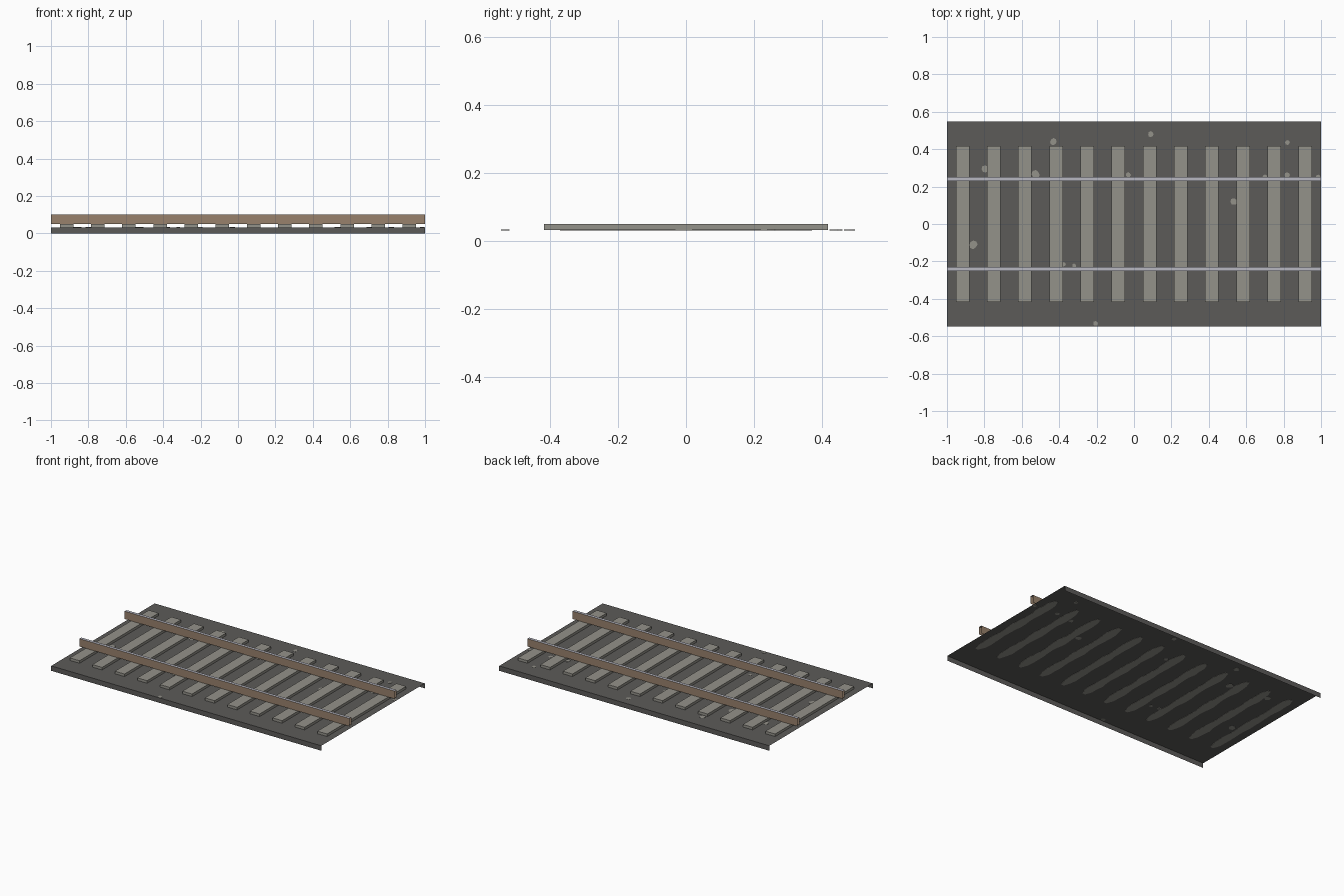
import bpy, math, random

if "Cube" in bpy.data.objects:
    bpy.data.objects.remove(bpy.data.objects["Cube"])

random.seed(4)


def material(name, r, g, b):
    m = bpy.data.materials.new(name)
    m.diffuse_color = [((c / 255 + 0.055) / 1.055) ** 2.4 for c in (r, g, b)] + [1]
    m.use_nodes = True
    m.node_tree.nodes["Principled BSDF"].inputs["Base Color"].default_value = m.diffuse_color
    return m


BALLAST = material("dark ballast", 92, 91, 89)
SLEEPER = material("weathered grey", 148, 146, 138)
RUST = material("rusty brown", 152, 129, 108)
STEEL = material("polished steel", 184, 184, 194)

GROUND_Z, SLEEPER_Z, RAIL_Z = 0.033, 0.05, 0.102


def make(name, verts, faces, mats):
    me = bpy.data.meshes.new(name)
    me.from_pydata(verts, [], faces)
    for m in mats:
        me.materials.append(m)
    ob = bpy.data.objects.new(name, me)
    bpy.context.collection.objects.link(ob)
    return ob


def open_channel(name, y, half, z0, z1, mats):
    """Folded sheet running along x: two sides and a top, open at the ends."""
    profile = [(y - half, z0), (y - half, z1), (y + half, z1), (y + half, z0)]
    verts = [(x, py, pz) for x in (-1, 1) for py, pz in profile]
    faces = [(i, i + 4, i + 5, i + 1) for i in range(3)]
    ob = make(name, verts, faces, mats)
    ob.data.polygons[1].material_index = len(mats) - 1
    return ob


def plate(name, outline):
    """Thin painted patch that shows on both sides of the ballast sheet."""
    n = len(outline)
    verts = [(x, y, GROUND_Z + d) for d in (-0.001, 0.001) for x, y in outline]
    faces = [tuple(reversed(range(n))), tuple(range(n, 2 * n))]
    faces += [(i, (i + 1) % n, n + (i + 1) % n, n + i) for i in range(n)]
    return make(name, verts, faces, [SLEEPER])


# Ballast bed with front and back skirts
open_channel("ballast_bed", 0, 0.547, 0, GROUND_Z, [BALLAST])

# Rails: rusty sides with polished tops
for side, y in (("front", -0.24), ("back", 0.24)):
    open_channel(side + "_rail", y, 0.01, SLEEPER_Z, RAIL_Z, [RUST, STEEL])

# Sleepers, each with a worn patch in the ballast beneath it
for i in range(12):
    cx = (i - 5.5) / 6
    hx, hy = 0.036, 0.418
    verts = [(cx + sx * hx, sy * hy, z) for z in (GROUND_Z, SLEEPER_Z)
             for sx, sy in ((-1, -1), (1, -1), (1, 1), (-1, 1))]
    faces = [(4, 5, 6, 7)] + [(k, (k + 1) % 4, 4 + (k + 1) % 4, 4 + k) for k in range(4)]
    make(f"sleeper_{i + 1}", verts, faces, [SLEEPER])

    steps = 16
    edges = []
    for s in (1, -1):
        edge = []
        for k in range(steps + 1):
            t = -1 + 2 * k / steps
            w = 0.028 + 0.004 * math.cos(t * 9.4) + random.uniform(-0.004, 0.003)
            w *= 0.45 if abs(t) > 0.99 else 1
            edge.append((cx + s * w, 0.37 * t))
        edges.append(edge)
    plate(f"sleeper_bed_{i + 1}", edges[0] + edges[1][::-1])

# Loose pale stones in the ballast: x, y, radius
stones = [(-0.43, 0.44, 0.018), (0.09, 0.48, 0.015), (0.82, 0.435, 0.012),
          (-0.795, 0.295, 0.02), (-0.525, 0.265, 0.022), (-0.03, 0.262, 0.014),
          (0.82, 0.262, 0.014), (0.535, 0.12, 0.018), (-0.86, -0.11, 0.022),
          (-0.205, -0.532, 0.013), (-0.32, -0.222, 0.011), (-0.375, -0.215, 0.012),
          (0.7, 0.25, 0.014), (0.985, 0.25, 0.013)]
for i, (x, y, r) in enumerate(stones):
    ring = []
    for k in range(8):
        a, q = k * math.tau / 8, r * random.uniform(0.85, 1.15)
        ring.append((x + q * math.cos(a), y + q * math.sin(a)))
    plate(f"stone_{i + 1}", ring)
